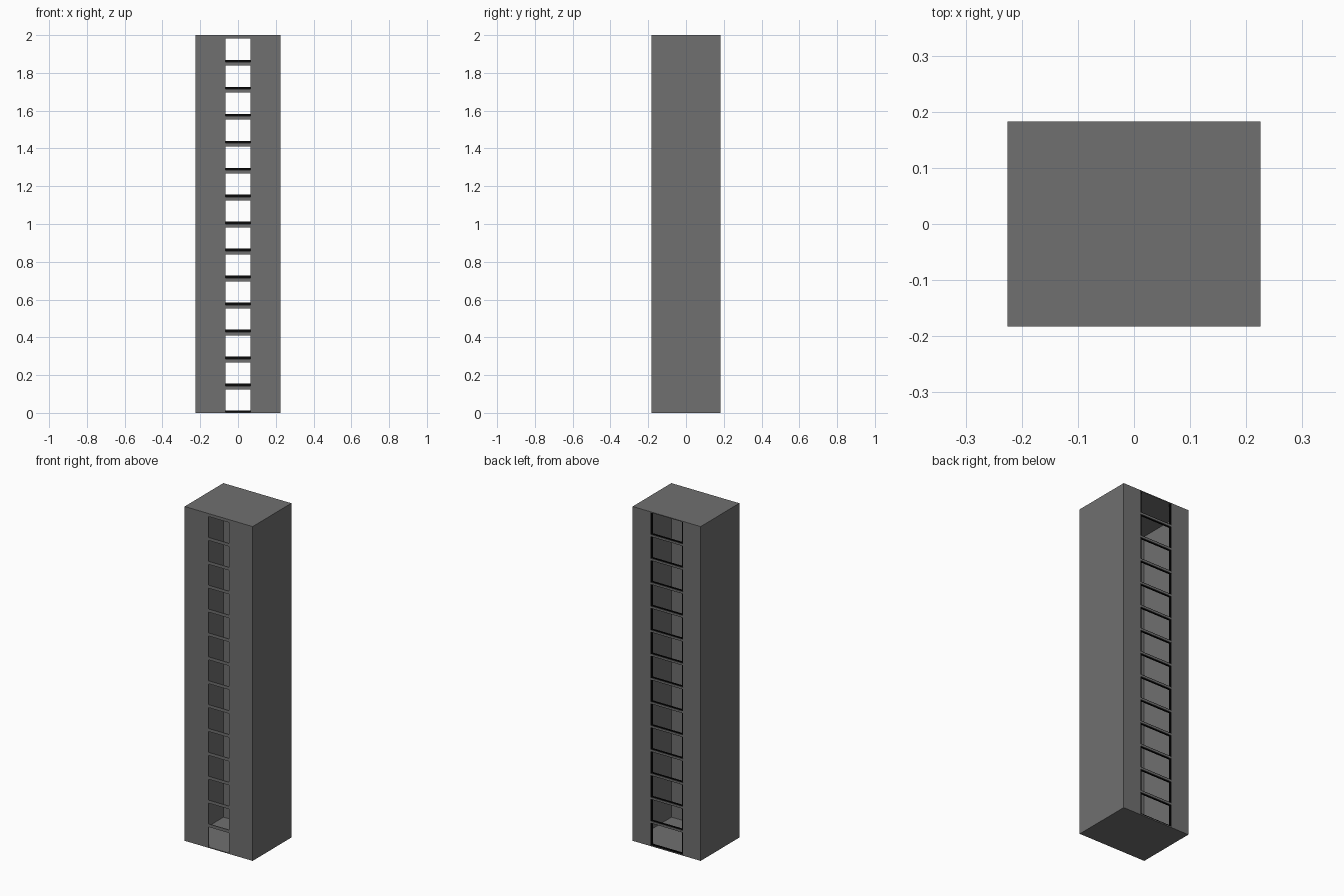
import bpy

if "Cube" in bpy.data.objects:
    bpy.data.objects.remove(bpy.data.objects["Cube"])


def material(name, v):
    m = bpy.data.materials.new(name)
    m.diffuse_color = (v, v, v, 1)
    m.use_nodes = True
    m.node_tree.nodes["Principled BSDF"].inputs["Base Color"].default_value = m.diffuse_color
    return m


steel = material("dark grey steel", 0.162)
black = material("black trim", 0.003)

W, D, H, T = 0.225, 0.183, 2.0, 0.005   # half width, half depth, height, sheet thickness
FRONT, BACK = 0.067, 0.107              # half widths of the two slots
TRIM, DEEP = 0.007, 0.012               # width and depth of the black slot trim
N = 14
STEP = H / N


def box(name, x0, x1, y0, y1, z0, z1, mat=steel):
    bpy.ops.mesh.primitive_cube_add(size=1, location=((x0 + x1) / 2, (y0 + y1) / 2, (z0 + z1) / 2))
    o = bpy.context.object
    o.name = name
    o.scale = (x1 - x0, y1 - y0, z1 - z0)
    bpy.ops.object.transform_apply(location=True, rotation=False, scale=True)
    o.data.materials.append(mat)
    return o


# thin floor and roof
box("floor", -W, W, -D, D, 0, T)
box("roof", -W, W, -D, D, H - T, H)

# side walls with flanges framing the front and back slots
for side, s in (("left", -1), ("right", 1)):
    def panel(name, a, b, y0, y1, mat=steel):
        box(side + name, min(s * a, s * b), max(s * a, s * b), y0, y1, T, H - T, mat)
    panel("_wall", W - T, W, -D, D)
    panel("_front_flange", FRONT, W - T, -D, -D + T)
    panel("_back_flange", BACK, W - T, D - T, D)
    panel("_back_trim", BACK - TRIM, BACK, D - DEEP, D - 0.002, black)

# front slats hang below each level, back slats have a black core behind a grey face
for k in range(N + 1):
    z = k * STEP
    if k > 0:
        box("front_slat", -FRONT, FRONT, -D, -D + T, z - 0.018, min(z, H - T))
    if 0 < k < N:
        box("back_slat", -BACK, BACK, D - 0.003, D, z - 0.004, z + 0.007)
        box("back_slat_trim", -BACK, BACK, D - DEEP, D - 0.003, z - 0.007, z + 0.012, black)
box("back_sill_trim", -BACK, BACK, D - DEEP, D - 0.003, T, 0.012, black)
